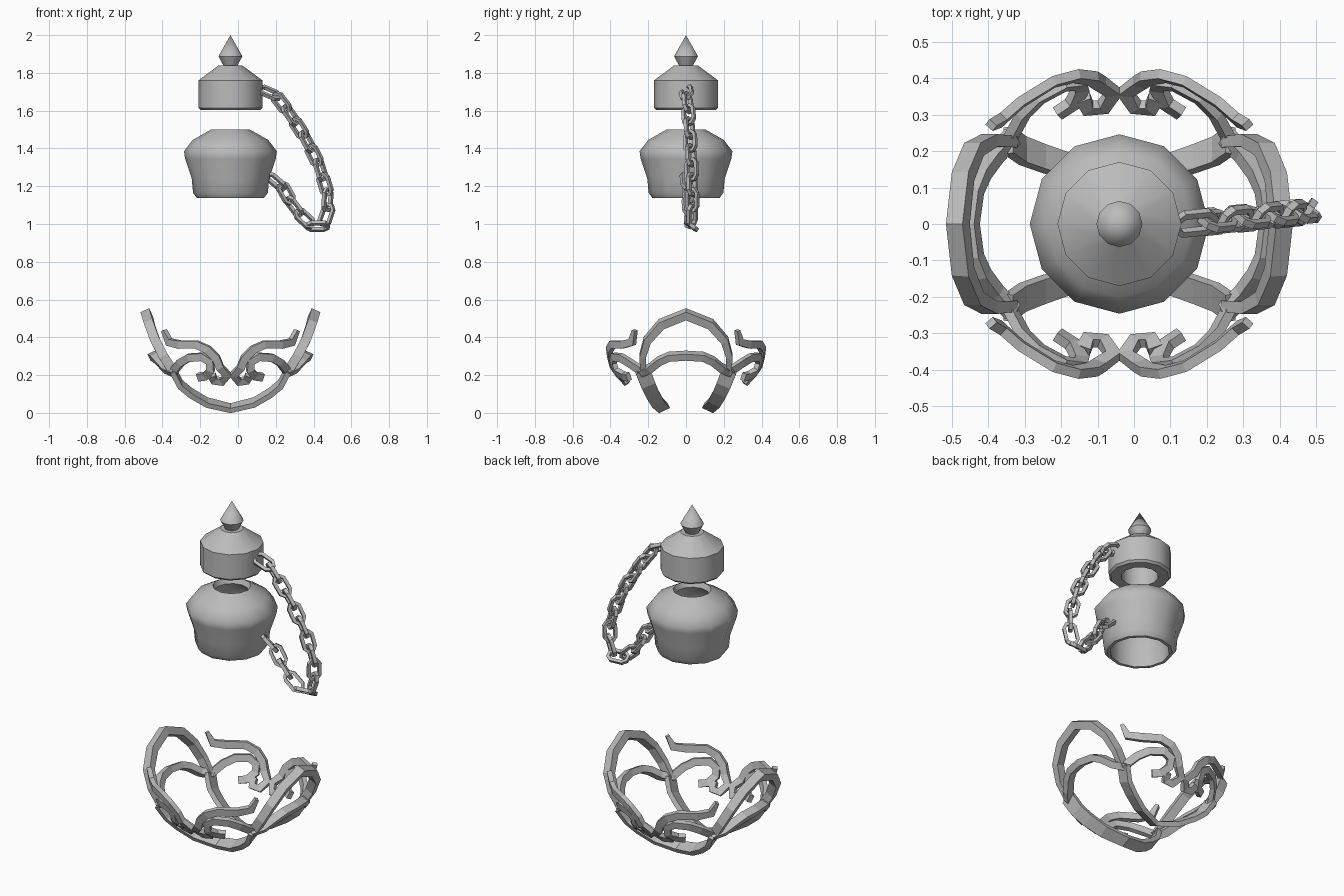
import bpy, bmesh, math
from mathutils import Vector

if "Cube" in bpy.data.objects:
    bpy.data.objects.remove(bpy.data.objects["Cube"])

AX = -0.04  # x of the shared vertical axis
metal = bpy.data.materials.new("grey_metal")
metal.diffuse_color = (0.5, 0.5, 0.5, 1)
metal.use_nodes = True
metal.node_tree.nodes["Principled BSDF"].inputs["Base Color"].default_value = metal.diffuse_color


def finish(bm, name, angle=0):
    bmesh.ops.recalc_face_normals(bm, faces=bm.faces)
    me = bpy.data.meshes.new(name)
    bm.to_mesh(me)
    bm.free()
    me.materials.append(metal)
    ob = bpy.data.objects.new(name, me)
    bpy.context.collection.objects.link(ob)
    if angle:
        bpy.ops.object.select_all(action='DESELECT')
        ob.select_set(True)
        bpy.context.view_layer.objects.active = ob
        bpy.ops.object.shade_smooth_by_angle(angle=math.radians(angle))
    return ob


def lathe(name, profile, closed=False, angle=32, sides=12):
    """Spin an (r, z) profile around the axis."""
    bm = bmesh.new()
    vs = [bm.verts.new((AX + r, 0, z)) for r, z in profile]
    n = len(vs)
    es = [bm.edges.new((vs[i], vs[(i + 1) % n])) for i in range(n if closed else n - 1)]
    bmesh.ops.spin(bm, geom=vs + es, cent=(AX, 0, 0), axis=(0, 0, 1),
                   angle=math.tau, steps=sides)
    bmesh.ops.remove_doubles(bm, verts=bm.verts, dist=1e-4)
    return finish(bm, name, angle)


def band(bm, pts, ref, widths, thick, closed=False):
    """Box-section strip; ref(p) is the direction in which the width is laid."""
    n = len(pts)
    rings = []
    for i, p in enumerate(pts):
        a = pts[i - 1] if (closed or i) else p
        b = pts[(i + 1) % n] if (closed or i < n - 1) else p
        t = (b - a).normalized()
        s = t.cross(ref(p)).normalized()
        w = s.cross(t) * widths[i] / 2
        s = s * thick[i] / 2
        rings.append([bm.verts.new(p + q) for q in (w + s, w - s, -w - s, -w + s)])
    for i in range(n if closed else n - 1):
        r0, r1 = rings[i], rings[(i + 1) % n]
        for k in range(4):
            bm.faces.new((r0[k], r0[(k + 1) % 4], r1[(k + 1) % 4], r1[k]))
    if not closed:
        bm.faces.new(rings[0])
        bm.faces.new(rings[-1])


# lid with finial, hollow below
lathe("lid", [(0, 1.74), (.10, 1.74), (.10, 1.605), (.158, 1.603), (.17, 1.615),
              (.17, 1.76), (.062, 1.84), (0, 1.84)])
lathe("finial", [(0, 1.835), (.035, 1.835), (.063, 1.888), (0, 2.0)])

# open vessel body with wall thickness
lathe("body", [(.103, 1.50), (.20, 1.445), (.246, 1.385), (.24, 1.345), (.205, 1.24),
               (.198, 1.165), (.178, 1.138), (.16, 1.138), (.16, 1.38), (.09, 1.47)],
      True, 50)

# bowl radius by height, which the scrolls follow
BOWL = [(.15, .31), (.18, .335), (.22, .385), (.30, .41), (.34, .425), (.44, .445), (.6, .455)]


def bowl_r(z):
    for (z0, r0), (z1, r1) in zip(BOWL, BOWL[1:]):
        if z <= z1:
            return r0 + (r1 - r0) * max(0, z - z0) / (z1 - z0)
    return BOWL[-1][1]


def mirrored(half):
    """Half path ending on the symmetry line -> full path."""
    return half + [(-a, b) for a, b in half[-2::-1]]


# bottom straps, front and back
for side, label in ((-1, "front"), (1, "back")):
    path = mirrored([(.305, .225), (.265, .15), (.21, .105), (.125, .055), (0, .025)])
    pts = [Vector((AX + u, side * (.12 + .11 * (max(0, z - .025) / .2) ** .65), z))
           for u, z in path]
    plane = Vector((0, side * .9, -.42))
    bm = bmesh.new()
    band(bm, pts, lambda p: plane, [.064 + .05 * abs(u) for u, z in path], [.028] * len(pts))
    finish(bm, label + "_bottom_strap")

# side hoops and the lower arches inside them
for side, label in ((-1, "left"), (1, "right")):
    path = mirrored([(.225, .215), (.230, .30), (.205, .385), (.13, .47), (0, .522)])
    pts = []
    for y, z in path:
        f = (z - .215) / .307
        pts.append(Vector((AX + side * (.30 + .143 * f + .02 * math.sin(math.pi * f)), y, z)))
    plane = Vector((side * .9, 0, -.42))
    bm = bmesh.new()
    band(bm, pts, lambda p: plane, [.05] * len(pts), [.03, .034, .04, .045, .048,
                                                      .045, .04, .034, .03])
    finish(bm, label + "_hoop")

    path = mirrored([(.24, .215), (.19, .235), (.14, .275), (.09, .297), (0, .303)])
    pts = [Vector((AX + side * math.sqrt(bowl_r(z) ** 2 - y * y), y, z)) for y, z in path]
    bm = bmesh.new()
    band(bm, pts, lambda p: plane, [.045] * len(pts), [.038] * len(pts))
    finish(bm, label + "_lower_arch")

# scrolls, four-way symmetric
OUTER = [(.352, .437), (.325, .375), (.27, .362), (.18, .362), (.12, .335), (.075, .29),
         (.055, .24), (.016, .20), (.045, .166), (.085, .172), (.10, .20)]
INNER = [(.305, .215), (.265, .265), (.22, .292), (.15, .297), (.108, .27),
         (.105, .225), (.13, .195), (.17, .19)]


def radial(p):
    return Vector((p.x - AX, p.y, (p.z - .45) * .6))


for sy, ly in ((-1, "front"), (1, "back")):
    for sx, lx in ((-1, "left"), (1, "right")):
        for path, kind in ((OUTER, "outer"), (INNER, "inner")):
            pts = [Vector((AX + sx * u, sy * math.sqrt(bowl_r(z) ** 2 - u * u), z))
                   for u, z in path]
            thick = [.042] * len(pts)
            if kind == "outer":
                thick[0] = .02
            bm = bmesh.new()
            band(bm, pts, radial, [.027] * len(pts), thick)
            finish(bm, f"{ly}_{lx}_{kind}_scroll")

# chain: long octagonal links spaced along a hanging path
PATH = [Vector((x, .1 * (x - .14), z)) for x, z in
        ((.13, 1.71), (.20, 1.68), (.28, 1.575), (.36, 1.45), (.43, 1.31), (.475, 1.16),
         (.47, 1.05), (.43, .985), (.36, 1.02), (.29, 1.10), (.24, 1.19), (.17, 1.25))]
LENS = [(b - a).length for a, b in zip(PATH, PATH[1:])]


def along(d):
    for a, b, l in zip(PATH, PATH[1:], LENS):
        if d <= l:
            return a.lerp(b, d / l)
        d -= l
    return PATH[-1]


LINKS = 15
total = sum(LENS)
bm = bmesh.new()
for i in range(LINKS):
    d = total * (i + .5) / LINKS
    c = along(d)
    t = (along(d + .03) - along(d - .03)).normalized()
    flat = Vector((0, 1, 0)).cross(t).normalized()
    deep = t.cross(flat)
    ang = math.radians(35 if i % 2 else 125)
    u = flat * math.cos(ang) + deep * math.sin(ang)
    n = t.cross(u)
    shape = [(.056, .014), (.036, .03), (-.036, .03), (-.056, .014),
             (-.056, -.014), (-.036, -.03), (.036, -.03), (.056, -.014)]
    pts = [c + t * a + u * b for a, b in shape]
    band(bm, pts, lambda p: n, [.02] * 8, [.018] * 8, True)
finish(bm, "chain")
